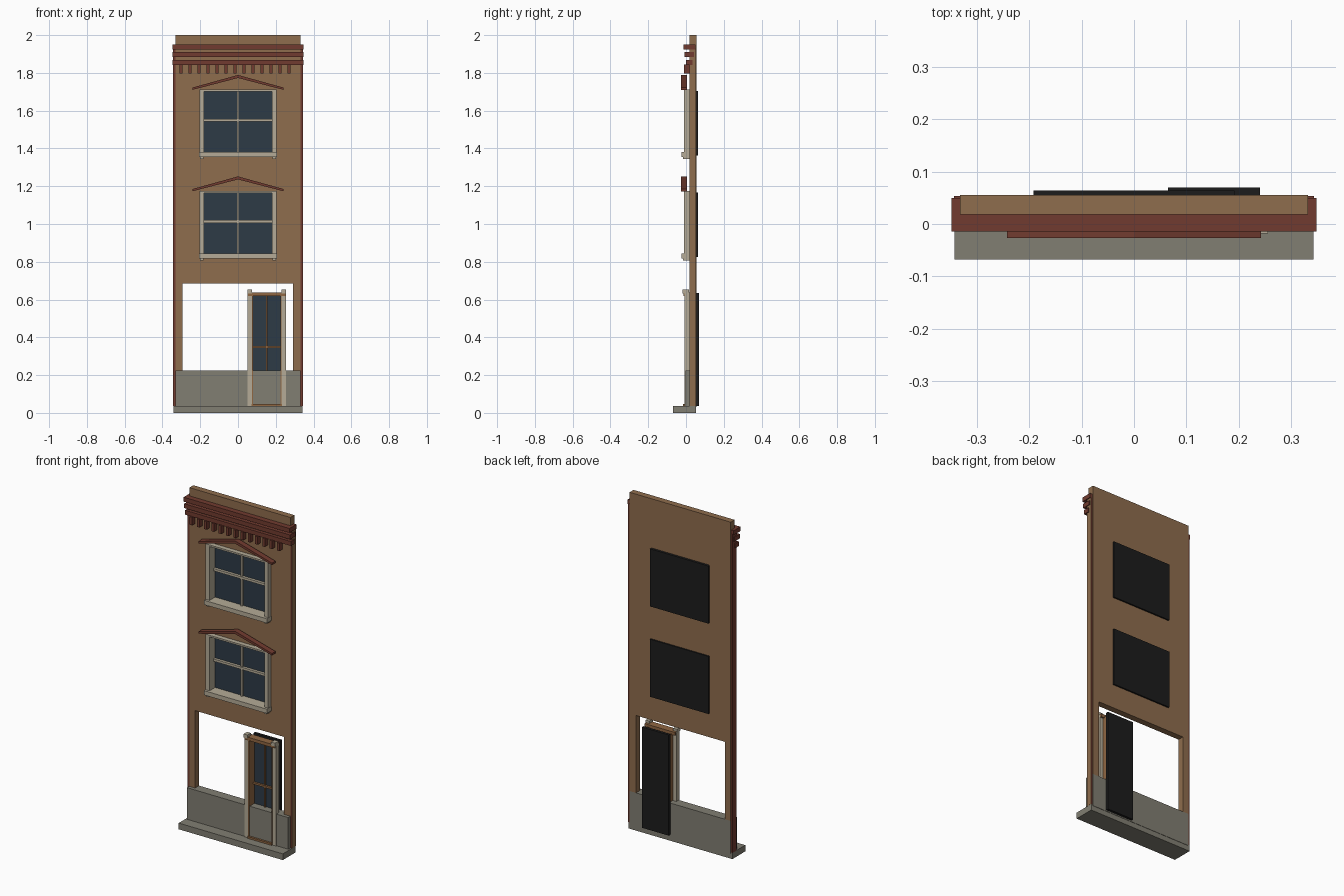
import bpy
import bmesh

if "Cube" in bpy.data.objects:
    bpy.data.objects.remove(bpy.data.objects["Cube"], do_unlink=True)


def material(name, r, g, b):
    m = bpy.data.materials.new(name)
    m.use_nodes = True
    m.diffuse_color = (r, g, b, 1)
    m.node_tree.nodes["Principled BSDF"].inputs["Base Color"].default_value = (r, g, b, 1)
    return m


BROWN = material("brown plaster", 0.275, 0.153, 0.075)
RED = material("dark red trim", 0.165, 0.044, 0.029)
BEIGE = material("beige stone", 0.46, 0.41, 0.31)
GREY = material("grey stone", 0.22, 0.21, 0.17)
GLASS = material("blue glass", 0.026, 0.043, 0.062)
BLACK = material("black backing", 0.012, 0.012, 0.012)
WOOD = material("door wood", 0.28, 0.135, 0.055)


def add_mesh(name, bm, *mats):
    mesh = bpy.data.meshes.new(name)
    bmesh.ops.recalc_face_normals(bm, faces=bm.faces)
    bm.to_mesh(mesh)
    bm.free()
    for m in mats:
        mesh.materials.append(m)
    ob = bpy.data.objects.new(name, mesh)
    bpy.context.collection.objects.link(ob)
    return ob


def box(name, x, y, z, *mats):
    """Box from (low, high) pairs along each axis."""
    bm = bmesh.new()
    bmesh.ops.create_cube(bm, size=1)
    for v in bm.verts:
        v.co = [r[0] if c < 0 else r[1] for c, r in zip(v.co, (x, y, z))]
    return add_mesh(name, bm, *mats)


def extrude_profile(name, points, y, mat):
    """Outline in x and z, given depth along y."""
    bm = bmesh.new()
    face = bm.faces.new([bm.verts.new((px, y[0], pz)) for px, pz in points])
    ext = bmesh.ops.extrude_face_region(bm, geom=[face])["geom"]
    verts = [g for g in ext if isinstance(g, bmesh.types.BMVert)]
    bmesh.ops.translate(bm, verts=verts, vec=(0, y[1] - y[0], 0))
    return add_mesh(name, bm, mat)


FRONT, BACK = 0.018, 0.055
BASE_TOP = 0.225

# Wall: a panel of grid cells with the openings left out, then thickened
openings = [(-0.295, 0.29, BASE_TOP, 0.685),
            (-0.19, 0.19, 0.83, 1.168), (-0.19, 0.19, 1.37, 1.708)]
xs = sorted({-0.332, 0.332} | {v for o in openings for v in o[:2]})
zs = sorted({BASE_TOP, 2.0} | {v for o in openings for v in o[2:]})
bm = bmesh.new()
for x0, x1 in zip(xs, xs[1:]):
    for z0, z1 in zip(zs, zs[1:]):
        cx, cz = (x0 + x1) / 2, (z0 + z1) / 2
        if not any(a < cx < b and c < cz < d for a, b, c, d in openings):
            bm.faces.new([bm.verts.new((px, FRONT, pz)) for px, pz in
                          ((x0, z0), (x1, z0), (x1, z1), (x0, z1))])
bmesh.ops.remove_doubles(bm, verts=bm.verts, dist=0.0001)
cells = bmesh.ops.extrude_face_region(bm, geom=bm.faces[:])["geom"]
bmesh.ops.translate(bm, verts=[g for g in cells if isinstance(g, bmesh.types.BMVert)],
                    vec=(0, BACK - FRONT, 0))
add_mesh("wall", bm, BROWN)

# Base and step
box("base_panel", (-0.332, 0.332), (-0.003, BACK), (0.03, BASE_TOP), GREY)
box("front_step", (-0.342, 0.342), (-0.068, 0.053), (0, 0.037), GREY)

# Corner strips; the right-hand one has a plaster outer face
for name, sx in (("left_strip", 1), ("right_strip", -1)):
    strip = box(name, sorted((sx * 0.33, sx * 0.343)), (FRONT, 0.053), (0.037, 1.93), RED, BROWN)
    if sx > 0:
        for poly in strip.data.polygons:
            poly.material_index = 1 if poly.normal.x > 0.5 else 0

# Cornice bands and dentils
for i, (z, y0, y1) in enumerate(((1.842, 0.0, 0.035), (1.884, -0.008, 0.042),
                                 (1.925, -0.014, 0.05))):
    hw = 0.348
    box(f"cornice_band_{i + 1}", (-hw, hw), (y0, y1), (z, z + 0.026), RED)
for i in range(13):
    x = -0.303 + i * 0.0478
    box(f"dentil_{i + 1}", (x - 0.008, x + 0.008), (-0.01, 0.02), (1.796, 1.844), RED)


def window(label, z):
    """Sash window whose glass starts at height z."""
    top = z + 0.33
    for side, s in (("left", 1), ("right", -1)):
        box(f"{label}_{side}_jamb", sorted((s * 0.18, s * 0.205)), (-0.01, 0.046),
            (z - 0.01, top + 0.003), BEIGE)
        box(f"{label}_{side}_sill_foot", sorted((s * 0.182, s * 0.2)), (-0.015, FRONT),
            (z - 0.03, z - 0.018), BEIGE)
    box(f"{label}_sill", (-0.207, 0.207), (-0.025, 0.046), (z - 0.02, z + 0.006), BEIGE)
    box(f"{label}_head", (-0.205, 0.205), (-0.01, 0.046), (top - 0.004, top + 0.006), BEIGE)
    box(f"{label}_glass", (-0.185, 0.185), (0.042, 0.05), (z, top), GLASS)
    box(f"{label}_upright_bar", (-0.006, 0.006), (0.03, 0.044), (z, top), BEIGE)
    box(f"{label}_cross_bar", (-0.183, 0.183), (0.026, 0.044), (z + 0.168, z + 0.182), BEIGE)
    box(f"{label}_backing", (-0.192, 0.192), (0.05, 0.064), (z - 0.012, top), BLACK)
    # Shallow gable hood
    e, a = top + 0.005, top + 0.068
    extrude_profile(f"{label}_hood",
                    [(-0.242, e), (0, a), (0.242, e), (0.242, e + 0.012),
                     (0, a + 0.016), (-0.242, e + 0.012)], (-0.027, FRONT - 0.012), RED)


window("lower_window", 0.838)
window("upper_window", 1.375)

# Door surround
DOOR_X = 0.152
for side, s in (("left", 1), ("right", -1)):
    def span(a, b):
        return sorted((DOOR_X + s * a, DOOR_X + s * b))
    box(f"door_{side}_jamb", span(0.078, 0.103), (-0.008, 0.02), (0.037, 0.635), BEIGE)
    box(f"door_{side}_cap", span(0.078, 0.103), (-0.018, 0.015), (0.632, 0.652), BEIGE)
    box(f"door_{side}_stile", span(0.073, 0.079), (-0.009, 0.046), (0.037, 0.625), WOOD)
box("door_lintel", (DOOR_X - 0.1, DOOR_X + 0.1), (-0.014, 0.03), (0.619, 0.638), WOOD)
box("door_threshold", (DOOR_X - 0.08, DOOR_X + 0.08), (-0.015, 0.0), (0.037, 0.048), WOOD)

# Door leaf
box("door_glass", (DOOR_X - 0.078, DOOR_X + 0.078), (0.042, 0.056), (0.2, 0.622), GLASS)
box("door_upright_bar", (DOOR_X - 0.004, DOOR_X + 0.004), (0.032, 0.044), (0.2, 0.62), WOOD)
box("door_cross_bar", (DOOR_X - 0.075, DOOR_X + 0.075), (0.03, 0.044), (0.343, 0.354), WOOD)
box("door_backing", (0.065, 0.24), (0.054, 0.07), (0.037, 0.635), BLACK)
